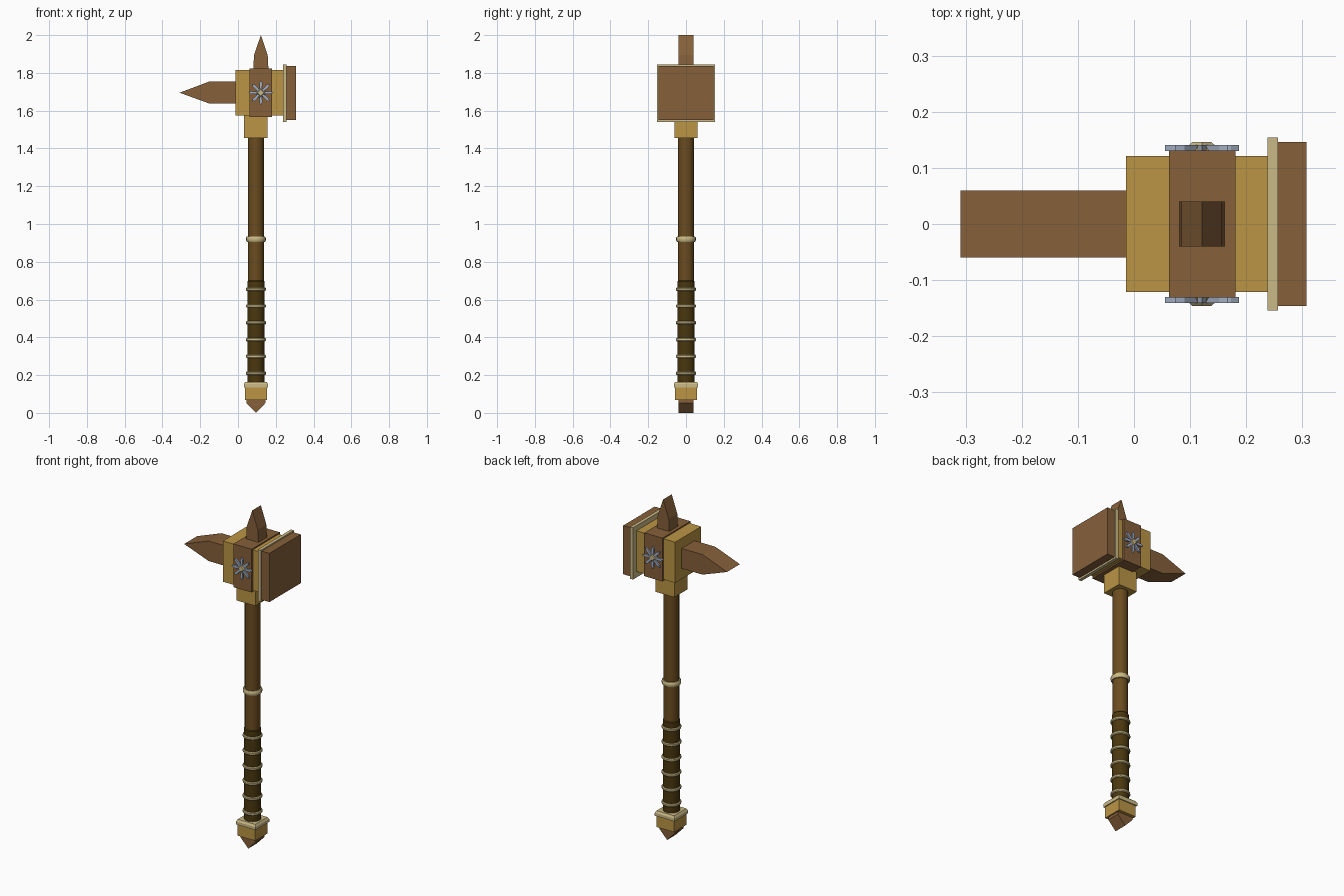
import bpy, bmesh, math
from mathutils import Matrix, Vector

if "Cube" in bpy.data.objects:
    bpy.data.objects.remove(bpy.data.objects["Cube"])


def material(name, hex_code):
    m = bpy.data.materials.new(name)
    rgb = [int(hex_code[i:i + 2], 16) / 255 for i in (0, 2, 4)]
    lin = [c / 12.92 if c < 0.04045 else ((c + 0.055) / 1.055) ** 2.4 for c in rgb]
    m.diffuse_color = (*lin, 1)
    m.use_nodes = True
    m.node_tree.nodes["Principled BSDF"].inputs["Base Color"].default_value = m.diffuse_color
    return m


BROWN = material("head_brown", "86603A")
GOLD = material("gold", "BB9545")
CREAM = material("pale_gold", "CBBA86")
SHAFT = material("shaft_wood", "6B4C1F")
GRIP = material("grip_leather", "4A370E")
STEEL = material("blue_steel", "A3AEC2")
SX, HX, HZ = 0.095, 0.121, 1.695     # shaft axis, head centre


def finish(name, bm, mat, smooth=False):
    bmesh.ops.recalc_face_normals(bm, faces=bm.faces)
    me = bpy.data.meshes.new(name)
    bm.to_mesh(me)
    bm.free()
    me.materials.append(mat)
    ob = bpy.data.objects.new(name, me)
    bpy.context.collection.objects.link(ob)
    if smooth:
        bpy.context.view_layer.objects.active = ob
        ob.select_set(True)
        bpy.ops.object.shade_smooth_by_angle(angle=math.radians(35))
        ob.select_set(False)
    return ob


def box(name, x0, x1, hy, z0, z1, mat):
    return prism(name, [(x0, z0), (x1, z0), (x1, z1), (x0, z1)], -hy, hy, mat)


def prism(name, pts, y0, y1, mat):
    """Extrude an x-z outline from y0 to y1."""
    bm = bmesh.new()
    face = bm.faces.new([bm.verts.new((x, y0, z)) for x, z in pts])
    new = bmesh.ops.extrude_face_region(bm, geom=[face])["geom"]
    bmesh.ops.translate(bm, vec=(0, y1 - y0, 0),
                        verts=[v for v in new if isinstance(v, bmesh.types.BMVert)])
    return finish(name, bm, mat)


def lathe(name, profile, mat, sides=20):
    """Spin a closed (radius, z) profile about the shaft axis."""
    bm = bmesh.new()
    rings = [[bm.verts.new((SX + r * math.cos(2 * math.pi * i / sides),
                            r * math.sin(2 * math.pi * i / sides), z))
              for i in range(sides)] for r, z in profile]
    for a, b in zip(rings, rings[1:]):
        for i in range(sides):
            j = (i + 1) % sides
            bm.faces.new((a[i], a[j], b[j], b[i]))
    bm.faces.new(rings[0])
    bm.faces.new(rings[-1])
    return finish(name, bm, mat, True)


def frustum(name, centre, r0, r1, depth, rot, mat):
    """Four sided tapered block."""
    bm = bmesh.new()
    bmesh.ops.create_cone(bm, cap_ends=True, segments=4, radius1=r0, radius2=r1, depth=depth,
                          matrix=Matrix.Translation(centre) @ rot)
    return finish(name, bm, mat)


# Head
box("head_block", -0.014, 0.24, 0.121, 1.575, 1.815, GOLD)
box("head_band", 0.062, 0.181, 0.131, 1.567, 1.822, BROWN)
box("face_rim", 0.238, 0.257, 0.154, 1.54, 1.845, CREAM)
box("striking_face", 0.257, 0.307, 0.146, 1.55, 1.837, BROWN)
prism("rear_spike", [(-0.014, 1.637), (-0.014, 1.755), (-0.15, 1.755),
                     (-0.309, HZ), (-0.15, 1.637)], -0.06, 0.06, BROWN)
prism("top_spike", [(0.081, 1.82), (0.161, 1.82), (0.157, 1.895),
                    (HX, 2.0), (0.085, 1.895)], -0.04, 0.04, BROWN)
box("head_collar", SX - 0.062, SX + 0.062, 0.062, 1.455, 1.576, GOLD)

# Eight rayed star with a raised centre on both sides
for side, label in ((-1, "front"), (1, "back")):
    for k in range(8):
        a = k * math.pi / 4
        d, n = Vector((math.cos(a), math.sin(a))), Vector((-math.sin(a), math.cos(a)))
        ray = [(0.0, -0.006), (0.052, -0.008), (0.066, 0), (0.052, 0.008), (0.0, 0.006)]
        pts = [(HX + (d * u + n * v).x, HZ + (d * u + n * v).y) for u, v in ray]
        prism(f"{label}_star_ray_{k}", pts, side * 0.13, side * 0.141, STEEL)
    frustum(f"{label}_star_centre", (HX, side * 0.138, HZ), 0.034, 0.017, 0.016,
            Matrix.Rotation(-side * math.pi / 2, 4, 'X'), CREAM)

# Shaft and grip
lathe("shaft", [(0.042, 0.68), (0.042, 1.46)], SHAFT)
lathe("grip", [(0.046, 0.15), (0.046, 0.695), (0.042, 0.7)], GRIP)


def ring(name, z, r, h):
    lathe(name, [(0.04, z - h), (r - 0.004, z - h), (r, z - h * 0.5),
                 (r, z + h * 0.5), (r - 0.004, z + h), (0.04, z + h)], CREAM)


ring("shaft_ring", 0.92, 0.052, 0.014)
for i in range(6):
    ring(f"grip_ring_{i}", 0.21 + i * 0.089, 0.053, 0.009)

# Pommel
quarter = Matrix.Rotation(math.pi / 4, 4, 'Z')
R2 = math.sqrt(2)
box("pommel_block", SX - 0.058, SX + 0.058, 0.058, 0.068, 0.137, GOLD)
box("pommel_rim", SX - 0.064, SX + 0.064, 0.064, 0.135, 0.152, CREAM)
frustum("pommel_rim_bevel", (SX, 0, 0.158), 0.064 * R2, 0.057 * R2, 0.012, quarter, CREAM)
prism("pommel_point", [(SX - 0.05, 0.07), (SX - 0.05, 0.052), (SX, 0.0),
                       (SX + 0.05, 0.052), (SX + 0.05, 0.07)], -0.04, 0.04, BROWN)
